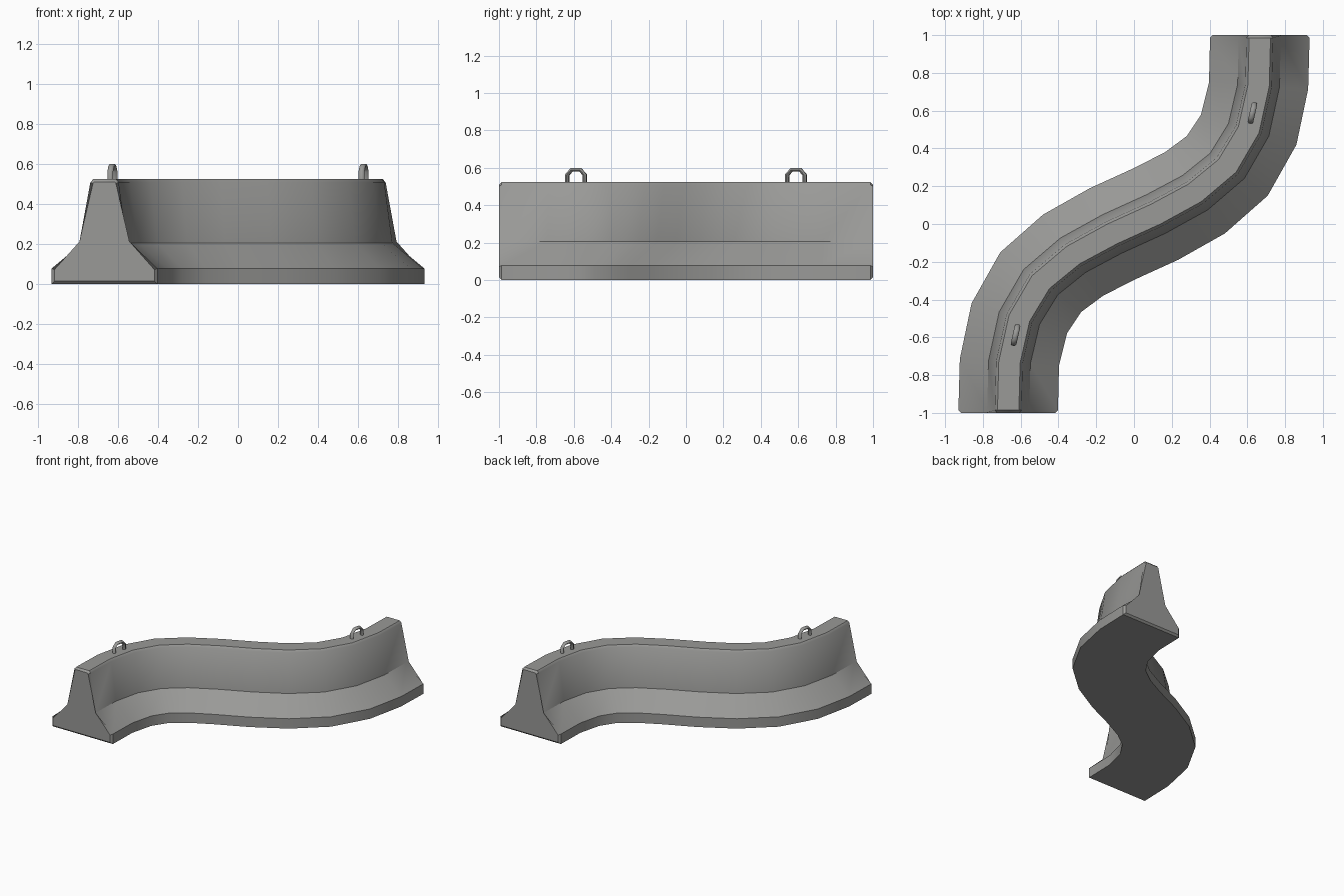
import bpy, bmesh, math
from mathutils import Vector

if "Cube" in bpy.data.objects:
    bpy.data.objects.remove(bpy.data.objects["Cube"])

grey = bpy.data.materials.new("concrete grey")
grey.diffuse_color = (0.32, 0.32, 0.31, 1)
grey.use_nodes = True
grey.node_tree.nodes["Principled BSDF"].inputs["Base Color"].default_value = grey.diffuse_color


def finish(bm, name, angle):
    bmesh.ops.recalc_face_normals(bm, faces=bm.faces)
    me = bpy.data.meshes.new(name)
    bm.to_mesh(me)
    bm.free()
    ob = bpy.data.objects.new(name, me)
    bpy.context.collection.objects.link(ob)
    me.materials.append(grey)
    bpy.ops.object.select_all(action='DESELECT')
    ob.select_set(True)
    bpy.context.view_layer.objects.active = ob
    bpy.ops.object.shade_smooth_by_angle(angle=math.radians(angle))
    return ob


def sweep(bm, rings):
    """Bridge a row of closed rings and cap both ends; returns the caps."""
    vs = [[bm.verts.new(p) for p in r] for r in rings]
    n = len(vs[0])
    for a, b in zip(vs, vs[1:]):
        for i in range(n):
            j = (i + 1) % n
            bm.faces.new((a[i], a[j], b[j], b[i]))
    return [bm.faces.new(vs[0]), bm.faces.new(vs[-1])]


# S-shaped barrier: left edge of the base, right edge is its point reflection
edge = [(-.93, -1), (-.922, -.715), (-.86, -.42), (-.708, -.15), (-.481, .05),
        (-.233, .19), (0, .296), (.164, .38), (.28, .466), (.354, .577),
        (.397, .75), (.403, 1)]
left = [Vector((x, y, 0)) for x, y in edge]
right = [-p for p in reversed(left)]

half = [(.265, 0), (.265, .078), (.112, .205), (.071, .508), (.057, .523)]
profile = half + [(-x, z) for x, z in reversed(half)]

rings = []
for l, r in zip(left, right):
    mid = (l + r) / 2
    side = (r - l) / 2
    rings.append([mid + side * (x / .265) + Vector((0, 0, z)) for x, z in profile])

bm = bmesh.new()
caps = sweep(bm, rings)
rim = list({e for f in caps for e in f.edges})
bmesh.ops.bevel(bm, geom=rim, offset=.014, segments=1, affect='EDGES',
                clamp_overlap=True)
finish(bm, "barrier", 40)

# lifting loops: six-sided bar bent over the top
path = [(-.048, .50), (-.048, .562), (-.024, .589), (.024, .589), (.048, .562), (.048, .50)]
for name, s in (("lifting_loop_front", -1), ("lifting_loop_back", 1)):
    centre = Vector((.627 * s, .588 * s, 0))
    along = Vector((math.sin(.22), math.cos(.22), 0))
    across = Vector((along.y, -along.x, 0))
    up = Vector((0, 0, 1))
    pts = [centre + along * u + up * z for u, z in path]
    rings = []
    for i, p in enumerate(pts):
        t = (pts[min(i + 1, 5)] - pts[max(i - 1, 0)]).normalized()
        nrm = t.cross(across)
        rings.append([p + across * .015 * math.cos(a) + nrm * .012 * math.sin(a)
                      for a in (k * math.pi / 3 for k in range(6))])
    bm = bmesh.new()
    sweep(bm, rings)
    finish(bm, name, 62)
